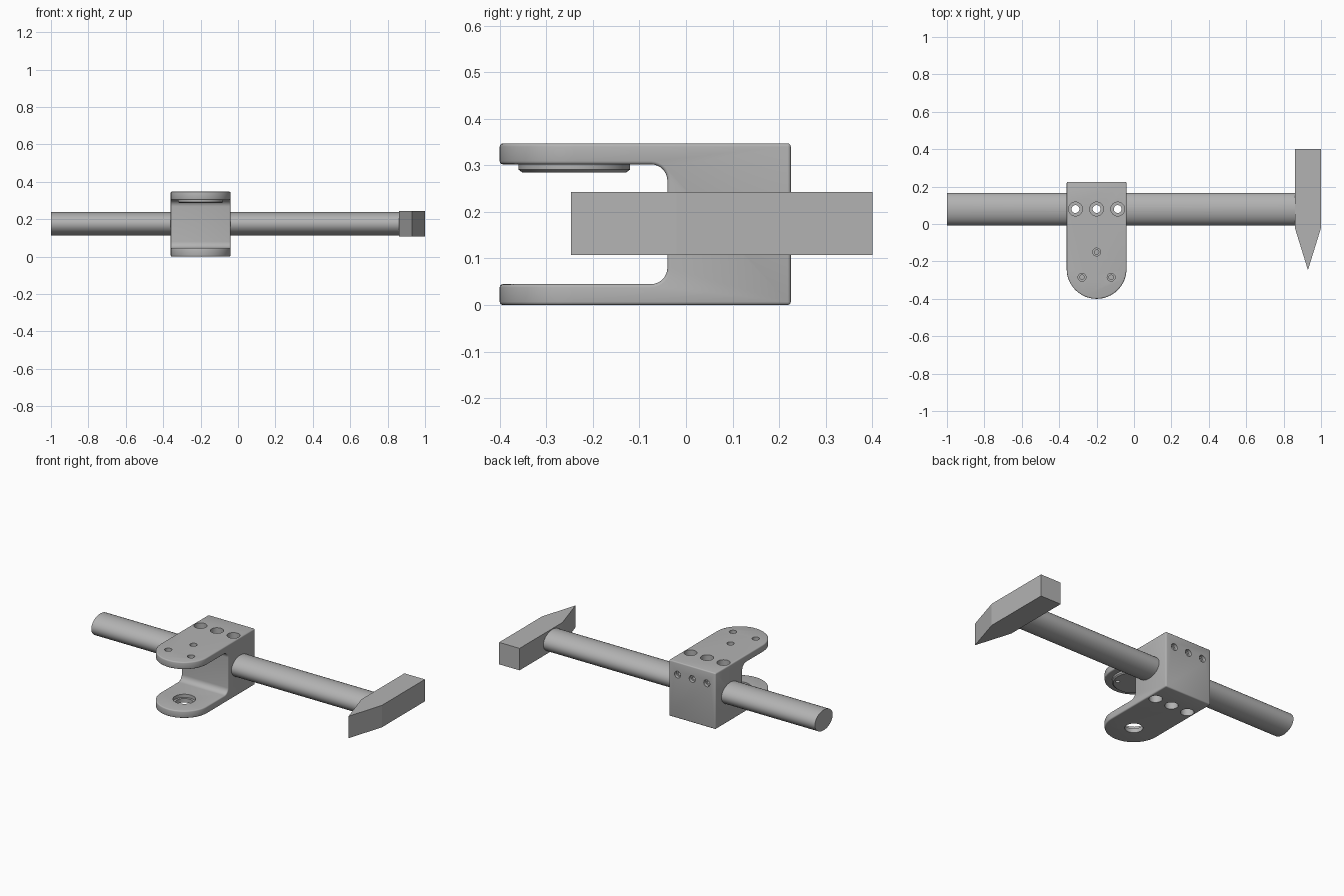
import bpy, bmesh, math
from mathutils import Matrix, Vector

cube = bpy.data.objects.get("Cube")
if cube:
    bpy.data.objects.remove(cube, do_unlink=True)

steel = bpy.data.materials.new("light grey")
steel.use_nodes = True
GREY = (0.45, 0.45, 0.45, 1)
steel.diffuse_color = GREY
steel.node_tree.nodes["Principled BSDF"].inputs["Base Color"].default_value = GREY

CX, ARM_Y, BOLT_Y, MID_Z, TOP = -0.2, -0.24, 0.08, 0.175, 0.347
R = 0.16


def make(name, bm):
    bmesh.ops.recalc_face_normals(bm, faces=bm.faces)
    me = bpy.data.meshes.new(name)
    bm.to_mesh(me)
    bm.free()
    me.materials.append(steel)
    ob = bpy.data.objects.new(name, me)
    bpy.context.collection.objects.link(ob)
    return ob


def prism(name, pts, direction):
    """Extrude a closed outline along a vector."""
    bm = bmesh.new()
    face = bm.faces.new([bm.verts.new(p) for p in pts])
    out = bmesh.ops.extrude_face_region(bm, geom=[face])
    verts = [v for v in out["geom"] if isinstance(v, bmesh.types.BMVert)]
    bmesh.ops.translate(bm, verts=verts, vec=direction)
    return make(name, bm)


def lathe(bm, profile, matrix, n=32):
    """Closed solid turned about the local z axis from (radius, z) pairs."""
    rings = [[bm.verts.new(matrix @ Vector((r * math.cos(i * math.tau / n),
              r * math.sin(i * math.tau / n), z))) for i in range(n)] for r, z in profile]
    for a, b in zip(rings, rings[1:]):
        for i in range(n):
            j = (i + 1) % n
            bm.faces.new((a[i], a[j], b[j], b[i]))
    bm.faces.new(rings[0])
    bm.faces.new(rings[-1])


def arc(cx, cy, r, start, end, n):
    return [(cx + r * math.cos(math.radians(start + (end - start) * i / n)),
             cy + r * math.sin(math.radians(start + (end - start) * i / n)))
            for i in range(n + 1)]


def apply(ob, kind, **settings):
    mod = ob.modifiers.new(kind, kind)
    for key, value in settings.items():
        setattr(mod, key, value)
    bpy.context.view_layer.objects.active = ob
    bpy.ops.object.modifier_apply(modifier=mod.name)


def cut(ob, cutter):
    apply(ob, "BOOLEAN", object=cutter, operation="DIFFERENCE", solver="EXACT")


def smooth(ob, angle=35):
    bpy.ops.object.select_all(action="DESELECT")
    ob.select_set(True)
    bpy.context.view_layer.objects.active = ob
    bpy.ops.object.shade_smooth_by_angle(angle=math.radians(angle))


# Bracket: round-nosed block with a filleted slot that leaves two arms
plan = arc(CX, ARM_Y, R, 180, 360, 32) + [(CX + R, 0.225), (CX - R, 0.225)]
bracket = prism("bracket", [(x, y, 0) for x, y in plan], (0, 0, TOP))
f = 0.035
side = ([(-0.6, 0.045)] + arc(-0.04 - f, 0.045 + f, f, -90, 0, 8)
        + arc(-0.04 - f, 0.302 - f, f, 0, 90, 8) + [(-0.6, 0.302)])
slot = prism("slot_cutter", [(CX - 0.3, y, z) for y, z in side], (0.6, 0, 0))
cut(bracket, slot)
apply(bracket, "BEVEL", width=0.007, segments=3, limit_method="ANGLE",
      angle_limit=math.radians(50))

# Round boss under the upper arm
bm = bmesh.new()
lathe(bm, [(0.112, 0.285), (0.12, 0.291), (0.12, 0.306)],
      Matrix.Translation((CX, ARM_Y, 0)), 48)
boss = make("arm_boss", bm)

# Handle: oval bar
oval = [(-1, BOLT_Y + 0.087 * c, MID_Z + 0.063 * s) for c, s in arc(0, 0, 1, 0, 352.5, 47)]
handle = prism("handle", oval, (1.88, 0, 0))

# Hammer head: square bar tapering to an upright edge
head = prism("hammer_head", [(x, y, 0.107) for x, y in (
    (0.86, 0.4), (0.86, -0.02), (0.93, -0.247), (1.0, -0.02), (1.0, 0.4))], (0, 0, 0.136))

# Hole cutters
bm = bmesh.new()
for k in (-1, 0, 1):
    # Bolt holes, counterbored above and below
    lathe(bm, [(0.037, -0.1), (0.037, 0.055), (0.021, 0.055), (0.021, 0.292),
               (0.037, 0.292), (0.037, 0.5)],
          Matrix.Translation((CX + 0.113 * k, BOLT_Y, 0)))
    # Screw holes in the rear face
    lathe(bm, [(0.021, -0.1), (0.021, 0.02), (0.012, 0.02), (0.012, 0.08)],
          Matrix.Translation((CX + 0.1 * k, 0.225, 0.27)) @ Matrix.Rotation(math.pi / 2, 4, "X"))
    # Screw holes in the upper arm
    a = math.radians(90 + 120 * k)
    lathe(bm, [(0.012, 0.2), (0.012, 0.325), (0.021, 0.325), (0.021, 0.5)],
          Matrix.Translation((CX + 0.09 * math.cos(a), ARM_Y + 0.09 * math.sin(a), 0)))
# Stepped hole in the lower arm
lathe(bm, [(0.05, -0.1), (0.05, 0.025), (0.064, 0.025), (0.064, 0.1)],
      Matrix.Translation((CX, ARM_Y, 0)))
holes = make("hole_cutter", bm)

for part in (bracket, boss, handle):
    cut(part, holes)
    smooth(part)
for cutter in (slot, holes):
    bpy.data.objects.remove(cutter, do_unlink=True)
